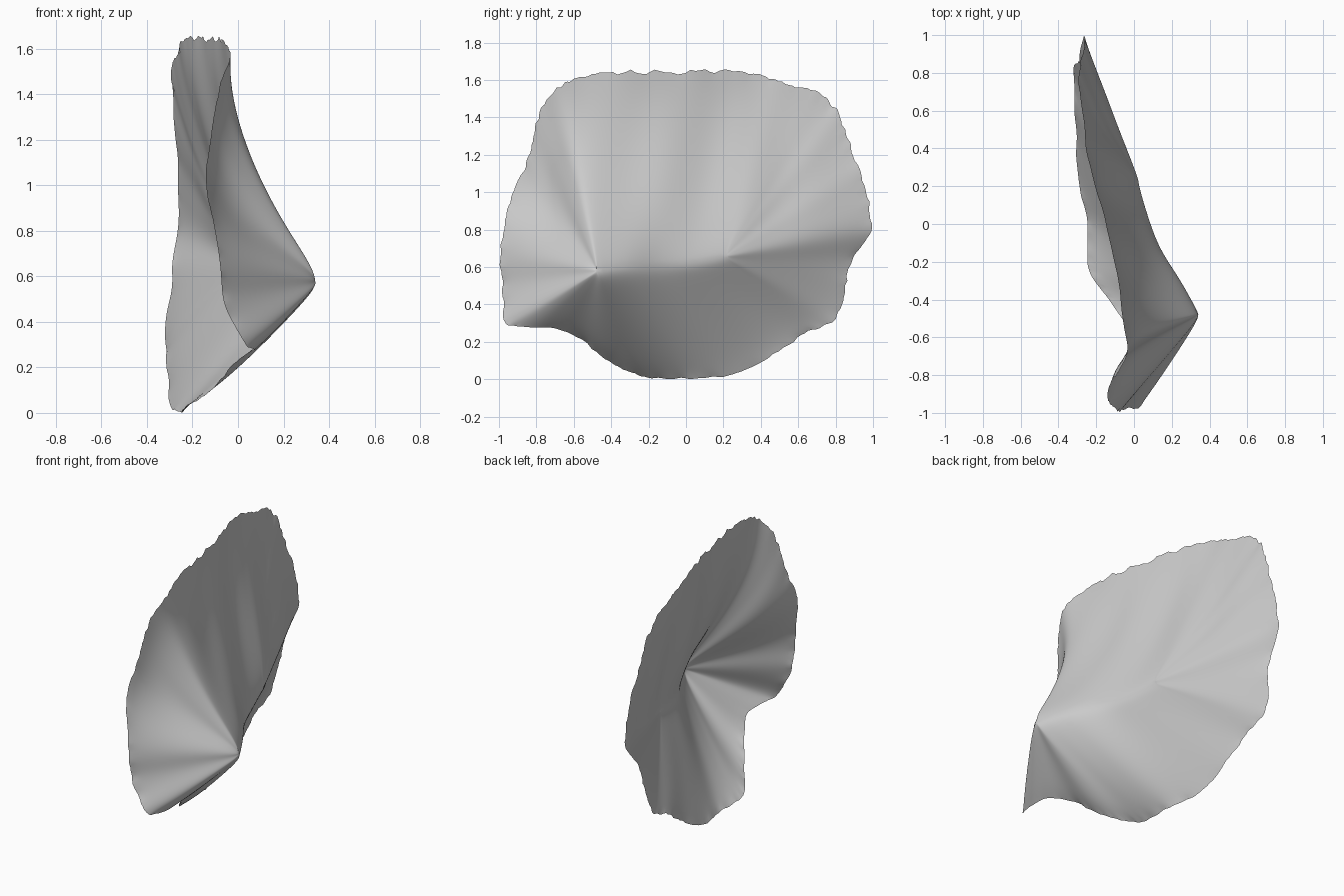
import bpy
import bmesh
import math
from mathutils import Vector, noise

cube = bpy.data.objects.get("Cube")
if cube:
    bpy.data.objects.remove(cube, do_unlink=True)

RINGS = 40
STEPS = 12
LEVELS = 20

# Ridge running back from the peak (x, y, z)
RIDGE = [Vector(p) for p in (
    (0.345, -0.47, 0.585), (0.255, -0.31, 0.61), (0.145, -0.14, 0.62),
    (0.08, 0.03, 0.63), (0.03, 0.2, 0.66))]

# Rim control points (x, y, z), counter-clockwise seen from the outside
RIM = [
    (-0.26, 0.99, 0.82), (-0.26, 0.95, 1.05), (-0.28, 0.88, 1.24),
    (-0.29, 0.81, 1.43), (-0.28, 0.68, 1.55), (-0.26, 0.46, 1.61),
    (-0.23, 0.3, 1.66), (-0.15, 0, 1.65), (-0.1, -0.25, 1.65),
    (-0.05, -0.52, 1.63), (-0.04, -0.68, 1.57), (-0.08, -0.78, 1.44),
    (-0.12, -0.84, 1.2), (-0.14, -0.93, 1.0), (-0.09, -0.99, 0.72),
    (-0.06, -0.98, 0.5), (0.03, -0.97, 0.32), (0.07, -0.85, 0.29),
    (0.06, -0.7, 0.28), (-0.02, -0.56, 0.22), (-0.12, -0.42, 0.11),
    (-0.24, -0.24, 0.03), (-0.25, 0, 0.01), (-0.3, 0.3, 0.05),
    (-0.31, 0.62, 0.24), (-0.32, 0.81, 0.35), (-0.29, 0.87, 0.6),
]


def catmull(a, b, c, d, t):
    """Smooth point between b and c."""
    return 0.5 * (2 * b + (c - a) * t + (2 * a - 5 * b + 4 * c - d) * t ** 2
                  + (3 * b - a - 3 * c + d) * t ** 3)


def smooth_loop(points):
    pts = [Vector(p) for p in points]
    n = len(pts)
    return [catmull(pts[i - 1], pts[i], pts[(i + 1) % n], pts[(i + 2) % n], k / STEPS)
            for i in range(n) for k in range(STEPS)]


def ridge_point(t):
    last = len(RIDGE) - 1
    i = min(int(t * last), last - 1)
    return catmull(RIDGE[max(i - 1, 0)], RIDGE[i], RIDGE[i + 1],
                   RIDGE[min(i + 2, last)], t * last - i)


def ridge_position(edge):
    """Where along the ridge the strip to this rim point starts."""
    lead = 0.3 + 0.3 * min(1.0, edge.z / 1.2)
    t = 0.9 * (edge.y + lead)
    return round(min(1.0, max(0.0, t)) * LEVELS) / LEVELS


def height_falloff(s, up, down, t):
    """Share of the height above the rim left at fraction s of a strip."""
    blunt = 0.03 + 0.04 * (1 - t)
    s = (math.hypot(s, blunt) - blunt) / (math.hypot(1, blunt) - blunt)
    power = 1 + (1.15 - 0.85 * t) * up + (0.45 * t - 0.12) * down
    return max(0.0, 1 - s) ** power


def sheet_point(edge, s):
    t = ridge_position(edge)
    root = ridge_point(t)
    ray = edge - root
    angle = math.atan2(ray.z, ray.y)
    up = max(0.0, math.cos(angle - math.radians(85))) ** 2
    down = max(0.0, -math.sin(angle))
    # ragged rim, fading inward
    jag = 0.014 * noise.noise(edge * 11) + 0.018 * noise.noise(edge * 27)
    point = root + ray * s * (1 + jag * s ** 6)
    point.x = edge.x + (root.x - edge.x) * height_falloff(s, up, down, t)
    # soft upright waves above the ridge
    lean = point.y - 0.12 * (point.z - 1)
    wave = math.sin(math.tau * (lean - 0.2) / 0.42)
    point.x += 0.01 * up * wave * math.sin(math.pi * s)
    point.x += 0.012 * s * s * noise.noise(edge * 6)
    return point


# Sheet: strips running from the ridge to the rim
rim = smooth_loop(RIM)
count = len(rim)
bm = bmesh.new()
rows = [[bm.verts.new(sheet_point(edge, (r / RINGS) ** 1.2)) for edge in rim]
        for r in range(RINGS + 1)]
for inner, outer in zip(rows, rows[1:]):
    for i in range(count):
        j = (i + 1) % count
        bm.faces.new((inner[i], outer[i], outer[j], inner[j]))

# Join both flanks along the ridge and relax the inside
roots = rows[0]
bmesh.ops.remove_doubles(bm, verts=roots, dist=0.0005)
inside = [v for v in bm.verts if not v.is_boundary]
for _ in range(25):
    bmesh.ops.smooth_vert(bm, verts=inside, factor=0.5,
                          use_axis_x=True, use_axis_y=True, use_axis_z=True)

# Stand on the ground
lowest = min(v.co.z for v in bm.verts)
bmesh.ops.translate(bm, verts=bm.verts[:], vec=(0, 0, -lowest))

mesh = bpy.data.meshes.new("shell_sheet")
bm.to_mesh(mesh)
bm.free()
sheet = bpy.data.objects.new("shell_sheet", mesh)
bpy.context.collection.objects.link(sheet)

# Plain grey colour
grey = bpy.data.materials.new("light_grey")
grey.use_nodes = True
colour = (0.6, 0.6, 0.6, 1)
grey.diffuse_color = colour
grey.node_tree.nodes["Principled BSDF"].inputs["Base Color"].default_value = colour
mesh.materials.append(grey)

# Smooth shading
for poly in mesh.polygons:
    poly.use_smooth = True
